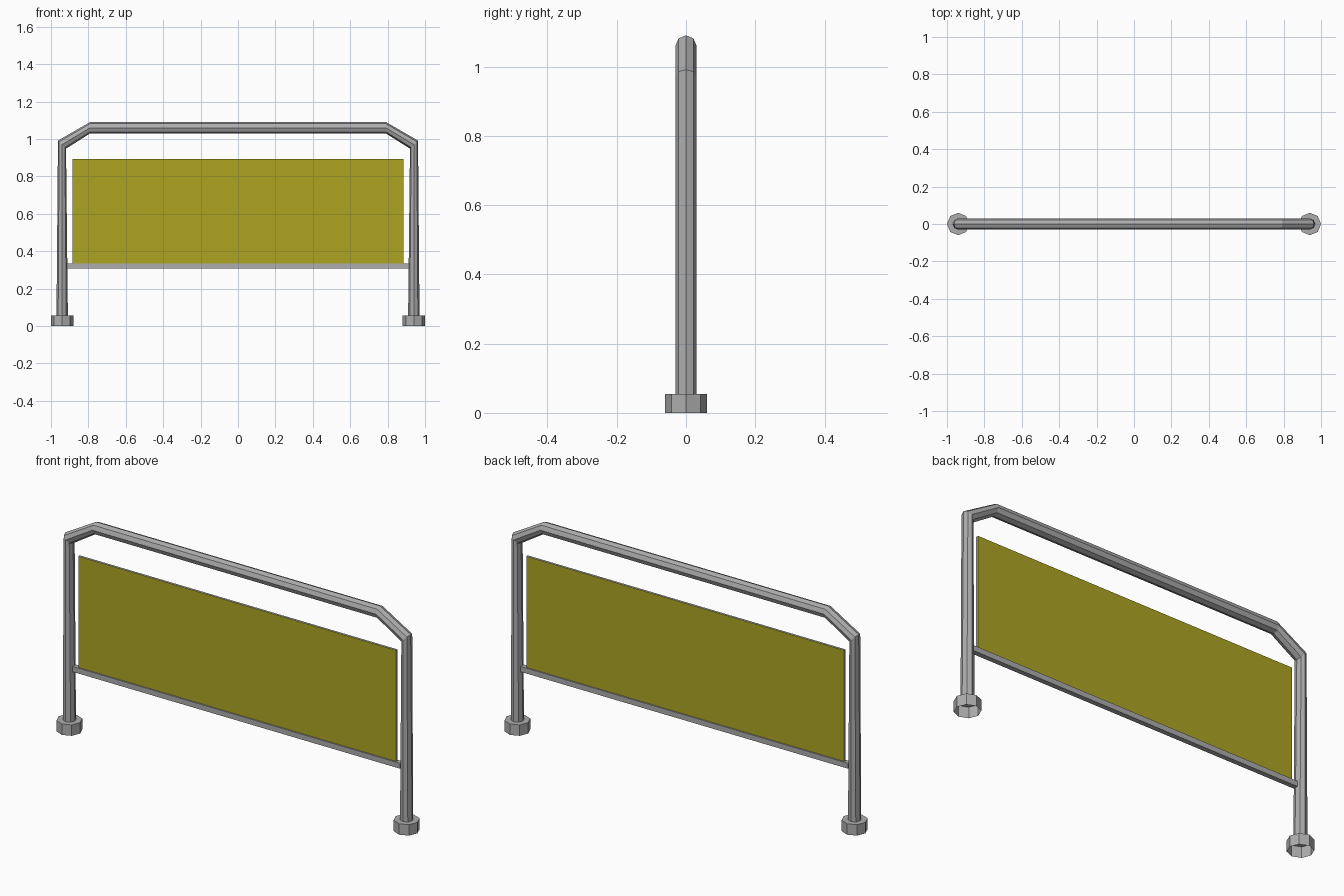
import bpy, bmesh, math
from mathutils import Vector

if "Cube" in bpy.data.objects:
    bpy.data.objects.remove(bpy.data.objects["Cube"])


def material(name, colour):
    mat = bpy.data.materials.new(name)
    mat.diffuse_color = (*colour, 1)
    mat.use_nodes = True
    mat.node_tree.nodes["Principled BSDF"].inputs["Base Color"].default_value = mat.diffuse_color
    return mat


grey = material("steel_grey", (0.42, 0.42, 0.42))
yellow = material("olive_yellow", (0.42, 0.375, 0.017))


def finish(bm, name):
    bmesh.ops.recalc_face_normals(bm, faces=bm.faces[:])
    me = bpy.data.meshes.new(name)
    bm.to_mesh(me)
    bm.free()
    me.materials.append(grey)
    ob = bpy.data.objects.new(name, me)
    bpy.context.collection.objects.link(ob)
    return ob


def ring(bm, centre, axis, r, n=8):
    axis, side = Vector(axis).normalized(), Vector((0, 1, 0))
    angles = [2 * math.pi * i / n for i in range(n)]
    return [bm.verts.new(Vector(centre) + r * (math.cos(a) * axis + math.sin(a) * side))
            for a in angles]


def bridge(bm, a, b):
    n = len(a)
    for i in range(n):
        j = (i + 1) % n
        bm.faces.new((a[i], a[j], b[j], b[i]))


def box(bm, x, y, z0, z1):
    bmesh.ops.create_cube(bm, size=1)
    for v in bm.verts:
        v.co = (v.co.x * 2 * x, v.co.y * 2 * y, z0 + (v.co.z + 0.5) * (z1 - z0))


# Bent tube frame: ring centre and in-plane direction, left half then mirrored
half = [((-0.94, 0, 0.055), (1, 0, 0)),
        ((-0.941, 0, 0.97), (1, 0, -1)),
        ((-0.791, 0, 1.06), (0, 0, -1))]
path = half + [((-c[0], c[1], c[2]), (-d[0], d[1], d[2])) for c, d in reversed(half)]
bm = bmesh.new()
rings = [ring(bm, c, d, 0.0305) for c, d in path]
for a, b in zip(rings, rings[1:]):
    bridge(bm, a, b)
finish(bm, "tube_frame")

# Octagonal feet, open underneath
for side, x in (("left", -0.94), ("right", 0.94)):
    bm = bmesh.new()
    low = ring(bm, (x, 0, 0), (1, 0, 0), 0.06)
    top = ring(bm, (x, 0, 0.055), (1, 0, 0), 0.06)
    bridge(bm, low, top)
    bm.faces.new(top)
    finish(bm, side + "_foot")

# Lower cross rail
bm = bmesh.new()
box(bm, 0.913, 0.0125, 0.307, 0.334)
finish(bm, "lower_rail")

# Panel: coloured front and back, grey edges
bm = bmesh.new()
box(bm, 0.886, 0.006, 0.334, 0.894)
panel = finish(bm, "panel")
panel.data.materials.append(yellow)
for f in panel.data.polygons:
    f.material_index = int(abs(f.normal.y) > 0.5)
